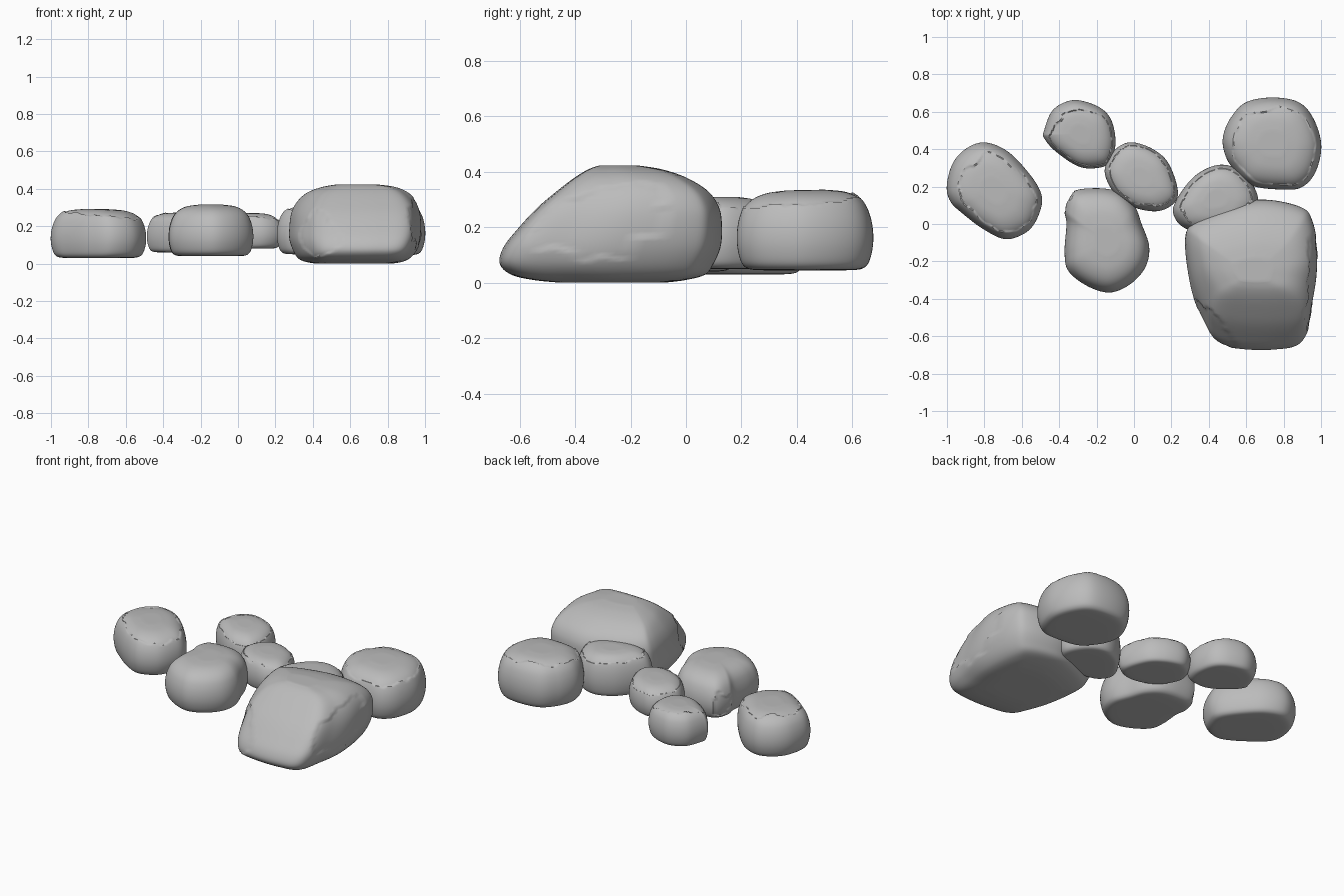
import bpy, bmesh, math
from mathutils import Vector, noise

if "Cube" in bpy.data.objects:
    bpy.data.objects.remove(bpy.data.objects["Cube"])

grey = bpy.data.materials.new("stone grey")
grey.diffuse_color = (0.5, 0.5, 0.5, 1)
grey.use_nodes = True
grey.node_tree.nodes["Principled BSDF"].inputs["Base Color"].default_value = grey.diffuse_color

SEG, RINGS = 112, 56


def spline(pts, t, closed):
    """Catmull-Rom point at t in 0..1 along a list of tuples."""
    n = len(pts)
    u = t * (n if closed else n - 1)
    i = int(u) if closed else min(int(u), n - 2)
    f = u - i
    k = [(i + j) % n if closed else max(0, min(n - 1, i + j)) for j in (-1, 0, 1, 2)]
    a, b, c, d = (Vector(pts[j]) for j in k)
    return 0.5 * (2 * b + (c - a) * f + (2 * a - 5 * b + 4 * c - d) * f * f
                  + (3 * b - a - 3 * c + d) * f ** 3)


def even_levels(outline, z0, z1):
    """Pebble section: flat underside, full waist, domed top."""
    xs, ys = zip(*outline)
    cx, cy = (min(xs) + max(xs)) / 2, (min(ys) + max(ys)) / 2
    rx, ry = (max(xs) - min(xs)) / 2, (max(ys) - min(ys)) / 2
    shape = [(0, .6), (.01, .8), (.05, .90), (.14, .96), (.3, 1), (.47, 1), (.64, .96),
             (.79, .88), (.90, .75), (.97, .56), (1, .3)]
    return [(z0 + h * (z1 - z0), cx - s * rx, cx + s * rx, cy - s * ry, cy + s * ry)
            for h, s in shape]


def stone(name, outline, levels, chips=()):
    xs, ys = zip(*outline)
    x0, x1, y0, y1 = min(xs), max(xs), min(ys), max(ys)
    ring = [spline(outline, i / SEG, True) for i in range(SEG)]
    unit = [((p.x - x0) / (x1 - x0), (p.y - y0) / (y1 - y0)) for p in ring]
    bm = bmesh.new()
    rows = []

    def add_row(z, a, b, c, d):
        rows.append([bm.verts.new((a + u * (b - a), c + v * (d - c), z)) for u, v in unit])

    def cap_rows(level, fractions):
        z, a, b, c, d = level
        mx, my = (a + b) / 2, (c + d) / 2
        for f in fractions:
            add_row(z, mx + f * (a - mx), mx + f * (b - mx), my + f * (c - my), my + f * (d - my))

    # stacked rings from the underside to the crown
    cap_rows(levels[0], (.25, .6))
    for r in range(RINGS + 1):
        t = r / RINGS
        f = t * (len(levels) - 1)
        i = min(int(f), len(levels) - 2)
        f -= i
        k = [levels[max(0, min(len(levels) - 1, i + j))] for j in (-1, 0, 1, 2)]
        add_row(*(0.5 * (2 * b + (c - a) * f + (2 * a - 5 * b + 4 * c - d) * f * f
                         + (3 * b - a - 3 * c + d) * f ** 3) for a, b, c, d in zip(*k)))
    cap_rows(levels[-1], (.75, .5, .25))
    for lo, hi in zip(rows, rows[1:]):
        for i in range(SEG):
            j = (i + 1) % SEG
            bm.faces.new((lo[i], lo[j], hi[j], hi[i]))
    bm.faces.new(rows[0])
    bm.faces.new(rows[-1])
    # split faces: ragged-edged, slightly recessed flats
    for normal, depth in chips:
        n = Vector(normal).normalized()
        limit = max(v.co.dot(n) for v in bm.verts) - depth
        for v in bm.verts:
            over = v.co.dot(n) - limit
            if over + 0.022 * noise.noise(v.co * 11) + 0.008 * noise.noise(v.co * 35) > 0:
                v.co -= n * (0.006 + 0.2 * max(over, 0))
    bmesh.ops.recalc_face_normals(bm, faces=bm.faces)
    me = bpy.data.meshes.new(name)
    bm.to_mesh(me)
    bm.free()
    me.materials.append(grey)
    ob = bpy.data.objects.new(name, me)
    bpy.context.collection.objects.link(ob)
    bpy.context.view_layer.objects.active = ob
    bpy.ops.object.select_all(action='DESELECT')
    ob.select_set(True)
    bpy.ops.object.shade_smooth_by_angle(angle=math.radians(40))


# large boulder with a long sloping front
stone("large_boulder",
      [(.42, -.63), (.55, -.665), (.75, -.67), (.90, -.63), (.95, -.45), (.975, -.25), (.94, 0),
       (.87, .09), (.66, .13), (.45, .07), (.30, -.02), (.27, -.12), (.30, -.35), (.36, -.53)],
      [(0, .42, .82, -.45, -.08), (.01, .36, .88, -.55, 0), (.03, .32, .92, -.63, .07),
       (.07, .295, .955, -.67, .10), (.13, .275, .98, -.655, .125), (.2, .275, .99, -.60, .13),
       (.27, .285, .985, -.535, .12), (.33, .315, .96, -.465, .08), (.38, .37, .91, -.40, 0),
       (.41, .45, .84, -.35, -.09), (.424, .53, .74, -.31, -.18)],
      [((1, -.1, .15), .035), ((-.75, -.75, .35), .05)])

# left boulder
o = [(-1, .2), (-.97, .32), (-.9, .40), (-.8, .435), (-.68, .39), (-.57, .28), (-.50, .17),
     (-.5, .08), (-.56, -.03), (-.68, -.08), (-.80, -.03), (-.92, .06), (-.98, .12)]
stone("left_boulder", o, even_levels(o, .03, .305), [((.05, -.05, 1), .045)])

# smooth middle boulder
o = [(-.33, .17), (-.2, .19), (-.08, .17), (0, .1), (.04, 0), (.08, -.12), (.06, -.23),
     (-.02, -.32), (-.13, -.365), (-.25, -.33), (-.35, -.25), (-.37, -.15), (-.36, 0), (-.37, .08)]
stone("middle_boulder", o, even_levels(o, .04, .315), [((-1, .6, -.1), .02)])

# back left pebble
o = [(-.48, .5), (-.44, .6), (-.37, .65), (-.29, .66), (-.18, .62), (-.12, .55), (-.10, .43),
     (-.13, .33), (-.2, .3), (-.3, .31), (-.42, .39), (-.48, .46)]
stone("back_left_pebble", o, even_levels(o, .06, .285), [((.05, -.15, 1), .05)])

# centre pebble
o = [(-.155, .27), (-.13, .36), (-.07, .42), (0, .435), (.1, .40), (.18, .33), (.23, .2),
     (.22, .12), (.13, .07), (0, .09), (-.1, .16)]
stone("centre_pebble", o, even_levels(o, .08, .285), [((0, .05, 1), .045)])

# boulder tucked behind the large one
o = [(.21, .06), (.24, .15), (.33, .26), (.45, .315), (.56, .29), (.64, .2), (.66, .1),
     (.58, 0), (.4, -.04), (.27, -.02)]
stone("tucked_boulder", o, even_levels(o, .05, .325), [((0, .05, 1), .05)])

# back right boulder
o = [(.48, .48), (.52, .57), (.6, .65), (.74, .675), (.88, .65), (.96, .56), (1, .42),
     (.97, .28), (.9, .2), (.8, .185), (.62, .21), (.52, .31), (.48, .4)]
stone("back_right_boulder", o, even_levels(o, .045, .35), [((.05, -.1, 1), .06)])
